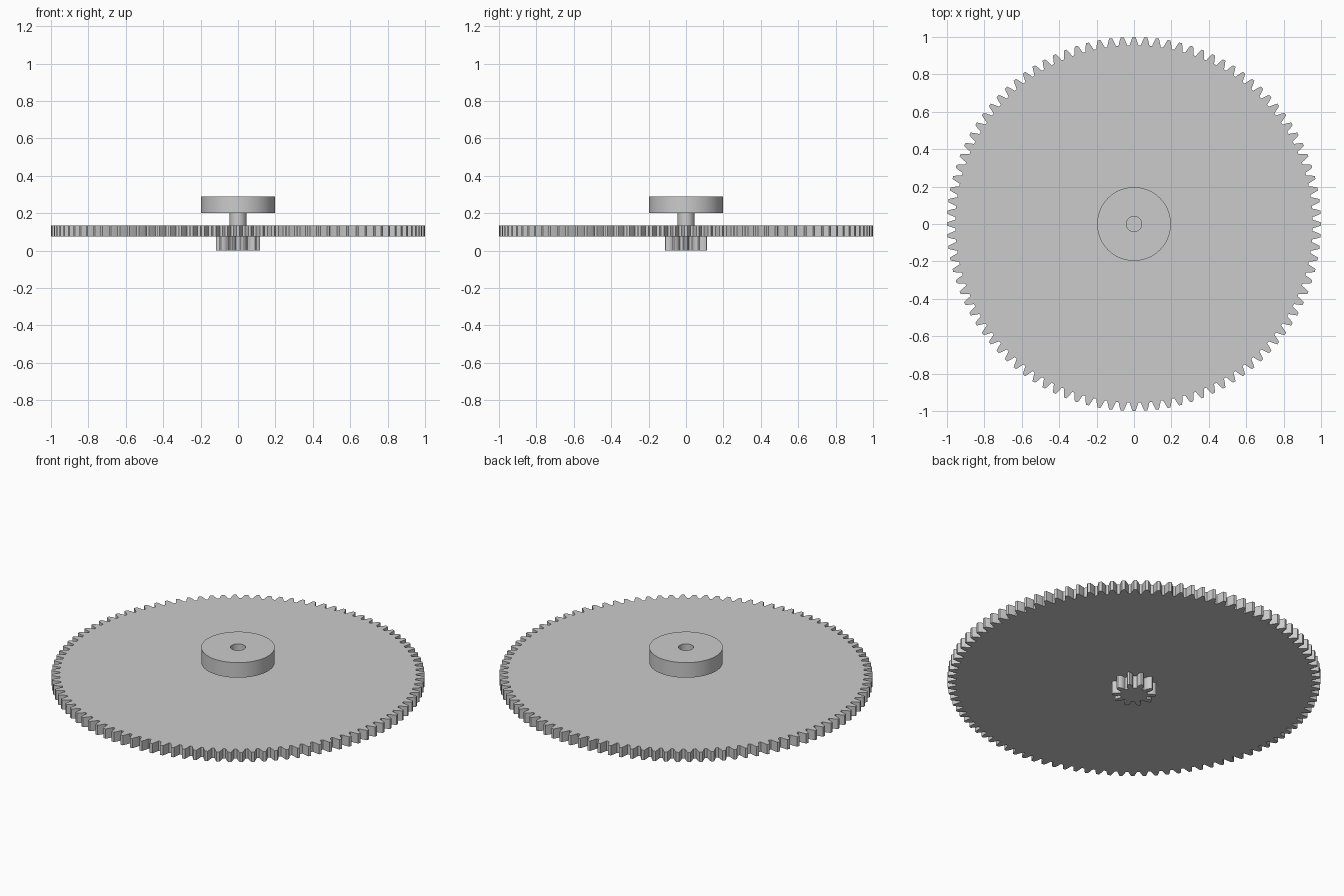
import bpy, bmesh, math

if "Cube" in bpy.data.objects:
    bpy.data.objects.remove(bpy.data.objects["Cube"])

grey = bpy.data.materials.new("plain_grey")
grey.use_nodes = True
colour = (0.6, 0.6, 0.6, 1)
grey.diffuse_color = colour
grey.node_tree.nodes["Principled BSDF"].inputs["Base Color"].default_value = colour

MODULE = 1 / 51          # shared tooth size
PRESSURE = math.radians(20)


def finish(name, bm):
    bmesh.ops.recalc_face_normals(bm, faces=bm.faces)
    mesh = bpy.data.meshes.new(name)
    bm.to_mesh(mesh)
    bm.free()
    mesh.materials.append(grey)
    obj = bpy.data.objects.new(name, mesh)
    bpy.context.collection.objects.link(obj)
    bpy.ops.object.select_all(action='DESELECT')
    obj.select_set(True)
    bpy.context.view_layer.objects.active = obj
    bpy.ops.object.shade_smooth_by_angle(angle=math.radians(25))
    return obj


def involute(a):
    return math.tan(a) - a


def gear(name, teeth, z0, z1, steps=5):
    """Spur gear with involute flanks, one tooth centred on +x."""
    pitch = MODULE * teeth / 2
    base = pitch * math.cos(PRESSURE)
    root, tip = pitch - 1.25 * MODULE, pitch + MODULE
    start = max(root, base)
    flank = []
    if root < base:
        flank.append((root, math.pi / (2 * teeth) + involute(PRESSURE)))
    for i in range(steps + 1):
        r = start + (tip - start) * i / steps
        half = math.pi / (2 * teeth) + involute(PRESSURE) - involute(math.acos(min(1, base / r)))
        flank.append((r, half))
    tooth = [(r, -a) for r, a in flank] + [(tip, 0)] + [(r, a) for r, a in reversed(flank)]
    bm = bmesh.new()
    ring = []
    for k in range(teeth):
        mid = 2 * math.pi * k / teeth
        for r, a in tooth:
            ring.append(bm.verts.new((r * math.cos(mid + a), r * math.sin(mid + a), z0)))
    bottom = bm.faces.new(ring)
    top = bmesh.ops.extrude_face_region(bm, geom=[bottom], use_keep_orig=True)["geom"]
    bmesh.ops.translate(bm, vec=(0, 0, z1 - z0),
                        verts=[g for g in top if isinstance(g, bmesh.types.BMVert)])
    return finish(name, bm)


def lathe(name, profile, segments=64):
    """Spin a radius/height profile round the z axis."""
    bm = bmesh.new()
    verts = [bm.verts.new((r, 0, z)) for r, z in profile]
    edges = [bm.edges.new(pair) for pair in zip(verts, verts[1:])]
    bmesh.ops.spin(bm, geom=verts + edges, cent=(0, 0, 0), axis=(0, 0, 1),
                   angle=2 * math.pi, steps=segments, use_duplicate=False)
    bmesh.ops.remove_doubles(bm, verts=bm.verts, dist=1e-5)
    return finish(name, bm)


# Toothed parts
gear("pinion", 10, 0, 0.075)
gear("large_gear", 100, 0.075, 0.133)

# Shaft between the gear and the collar
lathe("shaft", [(0, 0.133), (0.045, 0.133), (0.045, 0.2), (0, 0.2)])

# Bored collar
lathe("collar", [(0.041, 0.2), (0.197, 0.2), (0.197, 0.289), (0.041, 0.289), (0.041, 0.2)])
